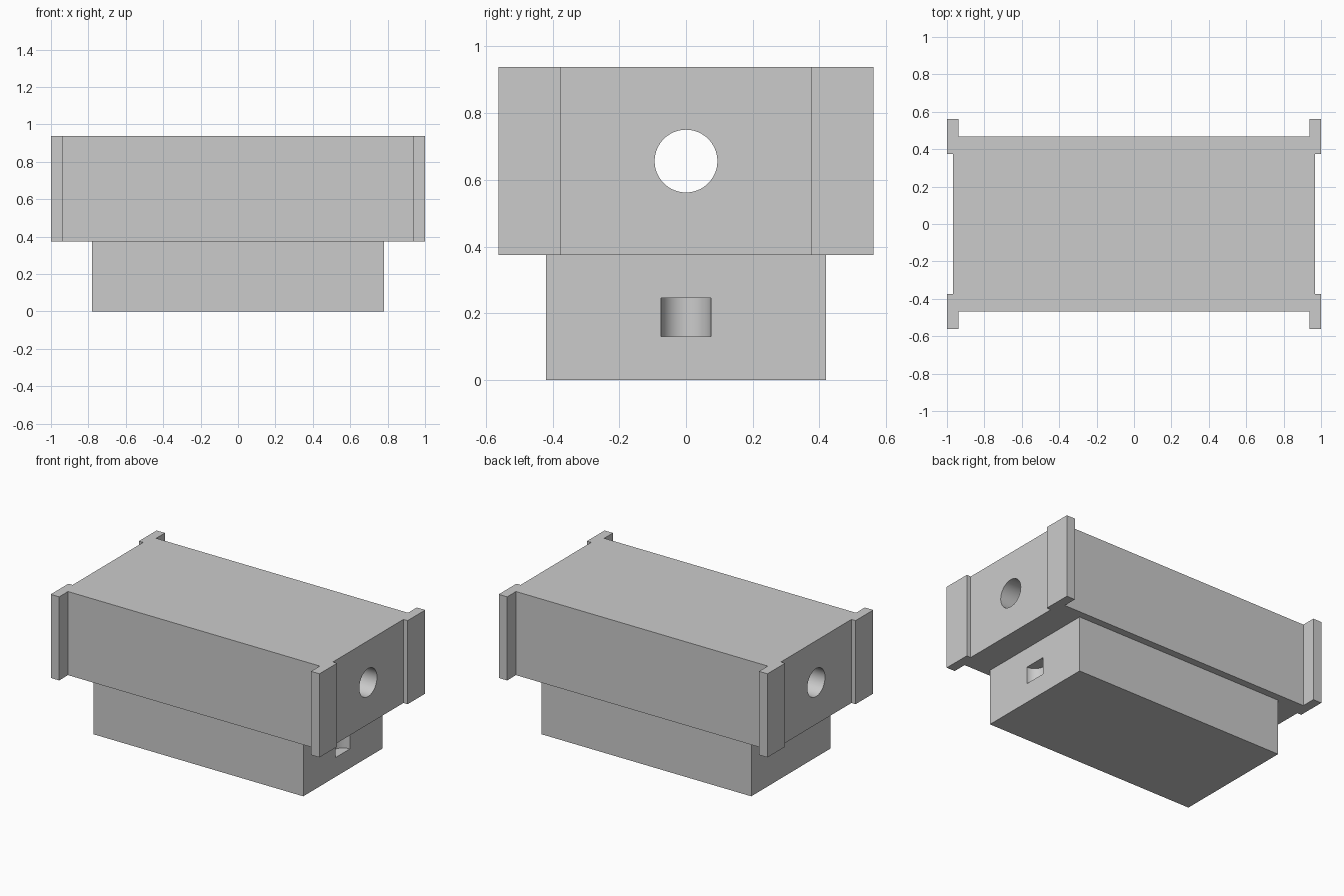
import bpy
import math

old = bpy.data.objects.get("Cube")
if old:
    bpy.data.objects.remove(old, do_unlink=True)

grey = bpy.data.materials.new("light grey")
grey.use_nodes = True
colour = (0.6, 0.6, 0.6, 1)
grey.diffuse_color = colour
grey.node_tree.nodes["Principled BSDF"].inputs["Base Color"].default_value = colour


def prism(name, outline, z0, z1):
    """Upright solid from a plan outline."""
    n = len(outline)
    verts = [(x, y, z) for z in (z0, z1) for x, y in outline]
    faces = [list(range(n))[::-1], list(range(n, 2 * n))]
    faces += [(i, (i + 1) % n, n + (i + 1) % n, n + i) for i in range(n)]
    mesh = bpy.data.meshes.new(name)
    mesh.from_pydata(verts, [], faces)
    mesh.materials.append(grey)
    obj = bpy.data.objects.new(name, mesh)
    bpy.context.collection.objects.link(obj)
    return obj


def cut_cylinder(target, name, radius, depth, location, rotation=(0, 0, 0)):
    """Subtract a smooth round hole from the target."""
    bpy.ops.mesh.primitive_cylinder_add(vertices=64, radius=radius, depth=depth,
                                        location=location, rotation=rotation)
    cutter = bpy.context.object
    cutter.name = name
    cutter.data.materials.append(grey)
    cutter.hide_render = True
    mod = target.modifiers.new(name, 'BOOLEAN')
    mod.operation = 'DIFFERENCE'
    mod.solver = 'EXACT'
    mod.object = cutter
    bpy.ops.object.select_all(action='DESELECT')
    target.select_set(True)
    bpy.context.view_layer.objects.active = target
    bpy.ops.object.modifier_apply(modifier=name)
    bpy.data.objects.remove(cutter, do_unlink=True)
    bpy.ops.object.shade_smooth_by_angle(angle=math.radians(30))


# Upper body with flanged corners: one quarter outline, mirrored around
quarter = [(0.969, 0.375), (1, 0.375), (1, 0.5625), (0.9375, 0.5625), (0.9375, 0.469)]
outline = []
for sx, sy in ((1, 1), (-1, 1), (-1, -1), (1, -1)):
    pts = quarter if sx * sy > 0 else quarter[::-1]
    outline += [(sx * x, sy * y) for x, y in pts]
body = prism("flanged_body", outline, 0.375, 0.9375)

# Lengthwise bore through the body
cut_cylinder(body, "bore", 0.094, 3, (0, 0, 0.656), (0, math.pi / 2, 0))

# Lower block with a rounded pocket in its left end
base = prism("base_block", [(-0.78, -0.42), (0.78, -0.42), (0.78, 0.42), (-0.78, 0.42)], 0, 0.375)
cut_cylinder(base, "end_pocket", 0.075, 0.115, (0.78, 0, 0.1875))
